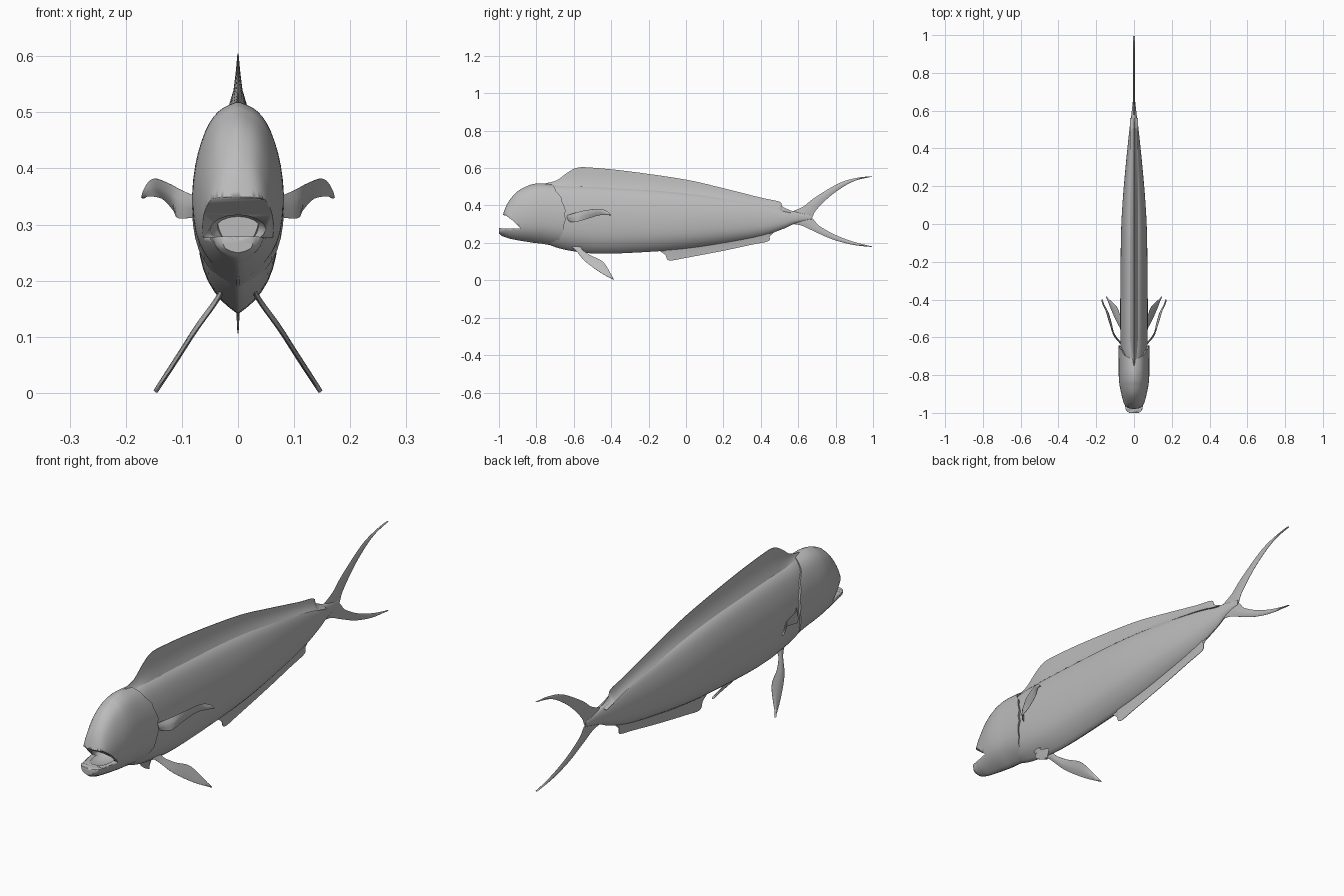
import bpy, bmesh, math
from mathutils import Vector

if "Cube" in bpy.data.objects:
    bpy.data.objects.remove(bpy.data.objects["Cube"])

grey = bpy.data.materials.new("fish_grey")
grey.diffuse_color = (0.5, 0.5, 0.5, 1)
grey.use_nodes = True
grey.node_tree.nodes["Principled BSDF"].inputs["Base Color"].default_value = grey.diffuse_color


def spline(pts, steps=4):
    """Catmull-Rom resampling of a list of tuples."""
    p = [Vector(q) for q in pts]
    out = []
    for i in range(len(p) - 1):
        a, b, c, d = p[max(i - 1, 0)], p[i], p[i + 1], p[min(i + 2, len(p) - 1)]
        for s in range(steps):
            t = s / steps
            out.append(0.5 * (2 * b + (c - a) * t + (2 * a - 5 * b + 4 * c - d) * t ** 2
                              + (3 * b - a - 3 * c + d) * t ** 3))
    return out + [p[-1]]


def make(name, rings, mirror=False, angle=40):
    """Skin a row of closed rings and cap both ends with a fan."""
    bm = bmesh.new()
    vs = [[bm.verts.new(v) for v in r] for r in rings]
    n = len(rings[0])
    for a, b in zip(vs, vs[1:]):
        for i in range(n):
            j = (i + 1) % n
            bm.faces.new((a[i], a[j], b[j], b[i]))
    for r in (vs[0], vs[-1]):
        mid = bm.verts.new(sum((v.co for v in r), Vector()) / n)
        for i in range(n):
            bm.faces.new((r[i], r[(i + 1) % n], mid))
    bmesh.ops.recalc_face_normals(bm, faces=bm.faces)
    me = bpy.data.meshes.new(name)
    bm.to_mesh(me)
    bm.free()
    ob = bpy.data.objects.new(name, me)
    bpy.context.collection.objects.link(ob)
    me.materials.append(grey)
    if mirror:
        ob.modifiers.new("mirror", 'MIRROR')
    smooth(ob, angle)
    return ob


def smooth(ob, angle):
    bpy.ops.object.select_all(action='DESELECT')
    bpy.context.view_layer.objects.active = ob
    ob.select_set(True)
    bpy.ops.object.shade_smooth_by_angle(angle=math.radians(angle))


# Half cross-section: height fraction, width fraction
SECTION = spline([(0, .03), (.06, .4), (.16, .74), (.28, .93), (.43, 1), (.58, .98),
                  (.72, .88), (.84, .72), (.92, .54), (.97, .32), (1, .05)], 2)


def ring(y, zb, zt, w, bend=0):
    half = []
    for u, f in SECTION:
        back = bend * (-.2 * (u - .5) ** 2 * (1.5 if u > .5 else 1) + .004 * math.sin(u * 34))
        half.append((f * w, y + back, zb + u * (zt - zb)))
    return half + [(-x, yy, z) for x, yy, z in reversed(half)]


def fin(name, edge_a, edge_b, profile, mirror=False, steps=4):
    """Blade between two edges; profile gives (fraction across, half thickness)."""
    a, b = spline(edge_a, steps), spline(edge_b, steps)
    rings = []
    for i, (p, q) in enumerate(zip(a, b)):
        k = min(max(i, 1), len(a) - 2)
        along = (a[k + 1] + b[k + 1]) - (a[k - 1] + b[k - 1])
        across = a[k] - b[k]
        nor = along.cross(across).normalized()
        side = [(p.lerp(q, t), h) for t, h in profile]
        rings.append([c + nor * h for c, h in side] + [c - nor * h for c, h in reversed(side)])
    return make(name, rings, mirror)


# Body: y, bottom, top, half width
make("body", [ring(*s) for s in spline([
    (-.85, .25, .45, .04), (-.72, .185, .505, .066), (-.6, .155, .51, .072),
    (-.45, .142, .505, .073), (-.2, .152, .49, .071), (0, .168, .472, .067),
    (.2, .197, .445, .054), (.4, .235, .41, .035), (.52, .275, .382, .022),
    (.58, .302, .368, .014), (.67, .325, .348, .004)], 5)])

# Head with gill covers standing proud of the body
stations = spline([
    (-1, .25, .285, .026), (-.985, .238, .33, .042), (-.965, .23, .39, .05),
    (-.94, .222, .433, .057), (-.9, .214, .476, .067), (-.85, .206, .503, .077),
    (-.8, .2, .514, .081), (-.74, .195, .518, .081), (-.645, .183, .513, .082)], 4)
rings = [ring(*s, bend=min(max((s[0] + .85) / .2, 0), 1)) for s in stations]
rings.append(ring(-.65, .2, .5, .066, 1))
head = make("head", rings)

# Mouth: wedge opening plus a rounded cavity
wedge = [(-1.05, .282), (-.97, .277), (-.885, .277), (-.925, .318), (-.96, .345), (-1.05, .365)]
jaw_cut = make("mouth_cutter", [[(x, y, z) for y, z in wedge] for x in (-.2, .2)])
cave = make("cavity_cutter", [
    [(r * math.cos(i * math.pi / 8), y, .292 + .55 * r * math.sin(i * math.pi / 8)) for i in range(16)]
    for y, r in ((-.955, .036), (-.93, .045), (-.9, .05), (-.86, .046), (-.83, .03), (-.82, .01))])
for cutter in (jaw_cut, cave):
    cutter.hide_render = True
    cutter.hide_viewport = True
    m = head.modifiers.new("mouth", 'BOOLEAN')
    m.operation = 'DIFFERENCE'
    m.solver = 'EXACT'
    m.object = cutter

# Dorsal and anal fins
fin("dorsal_fin",
    [(0, -.75, .519), (0, -.69, .535), (0, -.635, .575), (0, -.58, .602), (0, -.5, .602),
     (0, -.3, .582), (0, 0, .538), (0, .2, .492), (0, .4, .442), (0, .5, .42),
     (0, .515, .395), (0, .56, .373)],
    [(0, -.75, .5), (0, -.69, .497), (0, -.635, .497), (0, -.58, .497), (0, -.5, .495),
     (0, -.3, .485), (0, 0, .46), (0, .2, .433), (0, .4, .398), (0, .49, .378),
     (0, .515, .37), (0, .56, .36)],
    [(0, .001), (.3, .004), (.6, .008), (.85, .016), (1, .022)])
fin("anal_fin",
    [(0, -.14, .156), (0, -.11, .135), (0, -.09, .106), (0, 0, .12), (0, .2, .158),
     (0, .35, .19), (0, .44, .209), (0, .448, .235), (0, .47, .255)],
    [(0, -.14, .18), (0, -.11, .18), (0, -.09, .18), (0, 0, .19), (0, .2, .215),
     (0, .35, .24), (0, .43, .26), (0, .448, .265), (0, .47, .275)],
    [(0, .001), (.5, .003), (1, .009)])

# Forked tail lobes
lens = [(0, .0005), (.3, .004), (.6, .004), (1, .0005)]
fin("tail_upper_lobe",
    [(0, .57, .369), (0, .63, .396), (0, .69, .443), (0, .82, .52), (0, .92, .549), (0, .995, .556)],
    [(0, .57, .325), (0, .665, .33), (0, .695, .375), (0, .78, .457), (0, .89, .527), (0, .995, .554)],
    lens)
fin("tail_lower_lobe",
    [(0, .57, .301), (0, .62, .292), (0, .68, .264), (0, .78, .22), (0, .89, .19), (0, .995, .178)],
    [(0, .57, .345), (0, .665, .337), (0, .71, .293), (0, .8, .242), (0, .9, .205), (0, .995, .181)],
    lens)

# Paired fins
fin("pectoral_fins",
    [(.06, -.65, .343), (.1, -.59, .361), (.125, -.54, .374), (.15, -.46, .382),
     (.165, -.42, .368), (.169, -.4, .35)],
    [(.06, -.63, .315), (.105, -.595, .311), (.115, -.54, .325), (.135, -.47, .346),
     (.16, -.43, .35), (.168, -.402, .346)],
    lens, mirror=True)
fin("pelvic_fins",
    [(.025, -.62, .185), (.042, -.585, .155), (.08, -.54, .102), (.118, -.46, .043), (.147, -.385, .001)],
    [(.025, -.56, .19), (.042, -.555, .165), (.066, -.51, .133), (.09, -.44, .095), (.146, -.387, .006)],
    lens, mirror=True)
